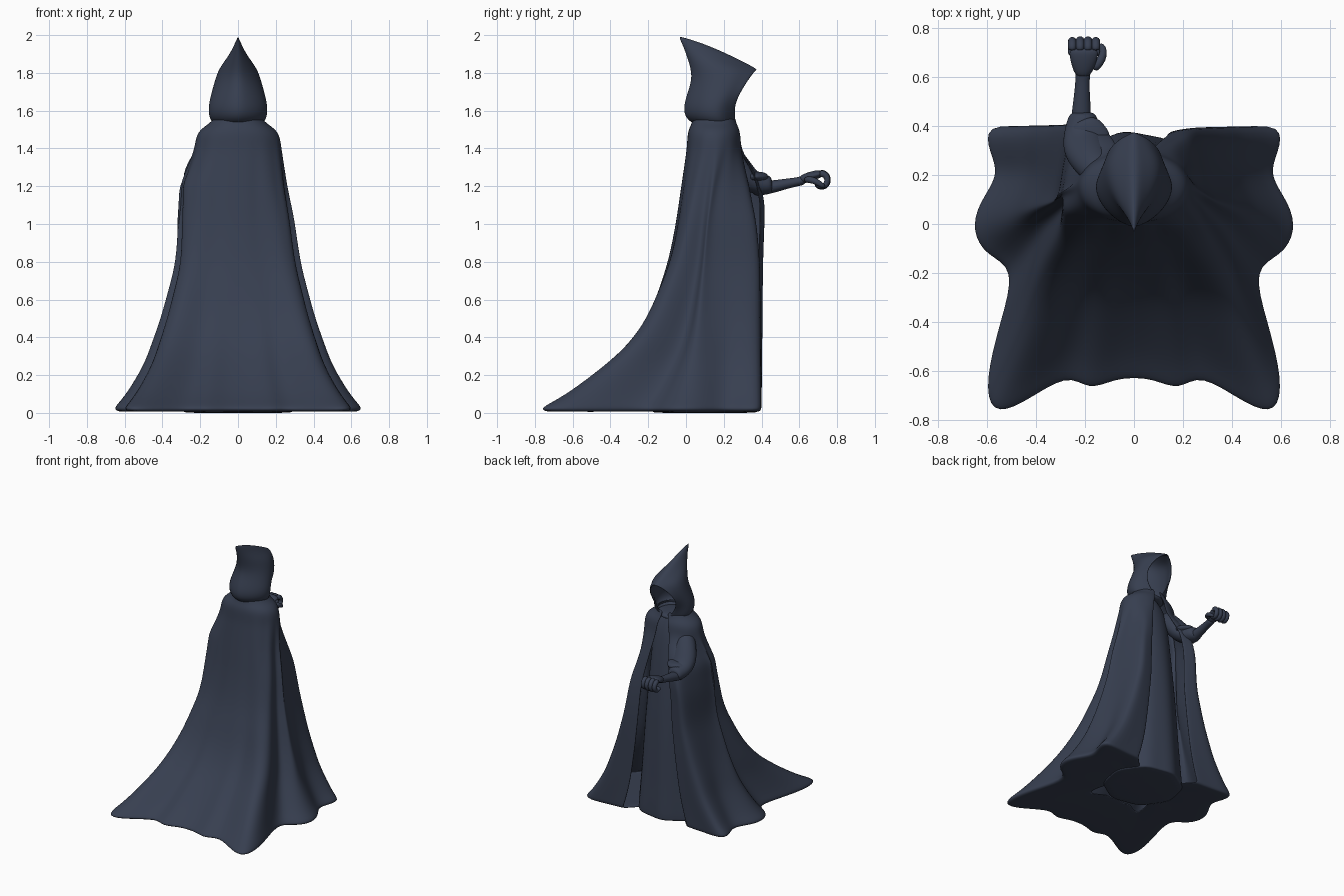
import bpy, math
from mathutils import Vector

cube = bpy.data.objects.get("Cube")
if cube:
    bpy.data.objects.remove(cube)

cloth = bpy.data.materials.new("dark slate cloth")
cloth.use_nodes = True
color = (0.038, 0.049, 0.08, 1)
cloth.diffuse_color = color
cloth.node_tree.nodes["Principled BSDF"].inputs["Base Color"].default_value = color


def interp(keys, t):
    """Piecewise linear lookup in a list of rising (t, value) pairs."""
    if t <= keys[0][0]:
        return keys[0][1]
    for (a, va), (b, vb) in zip(keys, keys[1:]):
        if t <= b:
            return va + (vb - va) * (t - a) / (b - a)
    return keys[-1][1]


def finish(obj, levels=2, thick=0, mirror=False):
    obj.data.materials.append(cloth)
    if mirror:
        mod = obj.modifiers.new("mirror", "MIRROR")
        mod.use_clip = True
        mod.merge_threshold = 0.002
    if thick:
        mod = obj.modifiers.new("thickness", "SOLIDIFY")
        mod.thickness = thick
        mod.offset = 0
    if levels:
        mod = obj.modifiers.new("smooth", "SUBSURF")
        mod.levels = mod.render_levels = levels
    obj.data.shade_smooth()
    return obj


def loft(name, rows, closed=False, caps=False, **kw):
    n = len(rows[0])
    verts = [p for row in rows for p in row]
    faces = []
    for r in range(len(rows) - 1):
        for c in range(n if closed else n - 1):
            d = (c + 1) % n
            faces.append((r * n + c, r * n + d, (r + 1) * n + d, (r + 1) * n + c))
    if caps:
        faces.append(tuple(reversed(range(n))))
        faces.append(tuple(range(len(verts) - n, len(verts))))
    mesh = bpy.data.meshes.new(name)
    mesh.from_pydata(verts, [], faces)
    obj = bpy.data.objects.new(name, mesh)
    bpy.context.collection.objects.link(obj)
    return finish(obj, **kw)


def tube(name, stations, sides=12, **kw):
    """Loft of ellipses along a path of (point, side radius, up radius)."""
    rows = []
    for i, (p, ra, rb) in enumerate(stations):
        a = Vector(stations[max(i - 1, 0)][0])
        b = Vector(stations[min(i + 1, len(stations) - 1)][0])
        t = (b - a).normalized()
        side = Vector((1, 0, 0))
        side = (side - t * side.dot(t)).normalized()
        up = side.cross(t)
        rows.append([Vector(p) + side * ra * math.cos(k * math.tau / sides)
                     + up * rb * math.sin(k * math.tau / sides) for k in range(sides)])
    return loft(name, rows, closed=True, caps=True, **kw)


# Cloak: a rounded shoulder outline spreading into a wavy trailing hem
hem = [(.27, .38), (.42, .385), (.62, .41), (.59, .29), (.55, .2), (.64, .08), (.665, -.03),
       (.61, -.13), (.48, -.18), (.55, -.42), (.61, -.65), (.59, -.79), (.47, -.75),
       (.27, -.61), (.19, -.69), (.08, -.64), (0, -.635)]
spread_side = [(.02, 1), (.1, .84), (.25, .63), (.5, .42), (.8, .23), (1, .17), (1.2, .07), (1.4, 0)]
spread_back = [(.02, 1), (.1, .82), (.25, .58), (.36, .43), (.5, .31), (.8, .15), (1, .09), (1.2, .045), (1.4, 0)]
spread_front = [(.02, 1), (.8, .93), (1, .8), (1.2, .45), (1.4, 0)]
spread_raised = [(.02, 1), (.8, 1.05), (1.15, 1.15), (1.27, .75), (1.4, 0)]
shoulder = [(1.4, 1), (1.47, .96), (1.505, .82), (1.53, .64), (1.57, .5)]
fold_depth = [(.1, 0), (.5, .012), (1.2, .009), (1.47, 0)]
elbow_bulge = [(.8, 0), (1.1, .035), (1.2, .055), (1.26, .035), (1.38, 0)]


def cloak_point(side, i, z):
    hx, hy = hem[i]
    start = interp([(1, 66), (1.5, 82)], z)
    ang = math.radians(start - (start + 90) * i / last)
    tx = .225 * math.copysign(abs(math.cos(ang)) ** .85, math.cos(ang))
    ty = .15 + .14 * math.sin(ang)
    front = interp([(-.15, 0), (.3, 1)], hy)
    fwd = interp(spread_raised if side < 0 else spread_front, z)
    fx = interp(spread_side, z)
    fy = interp(spread_back, z) * (1 - front) + fwd * front
    k = interp(shoulder, z)
    x = (tx + (hx - tx) * fx) * k
    y = .15 + (ty + (hy - ty) * fy - .15) * (.5 + k / 2)
    # soft vertical folds, and the raised arm lifting one side
    if 0 < i < last:
        fold = math.sin(i * 2.1) * interp(fold_depth, z)
        x += fold * math.cos(ang)
        y += fold * math.sin(ang)
    if side < 0:
        x += interp(elbow_bulge, z) * max(0, math.cos(ang))
    return (side * x, y, z)


def both_sides(point, z):
    right = [point(-1, i, z) for i in range(last + 1)]
    return right + [point(1, i, z) for i in range(last - 1, -1, -1)]


def underside_point(reach):
    """Hem turned under and drawn in towards the gown."""
    def point(side, i, z):
        x, y, _ = cloak_point(side, i, .02)
        return (x * reach, .1 + (y - .1) * reach, z)
    return point


last = len(hem) - 1
heights = [1.57, 1.53, 1.505, 1.47, 1.4, 1.33, 1.26, 1.2, 1.1, 1, .8, .65, .5, .36, .25, .1, .045, .022]
rows = [both_sides(cloak_point, z) for z in heights]
rows += [both_sides(underside_point(reach), .012) for reach in (.97, .9, .35)]
loft("cloak", rows, thick=.012)

# Gown: a long column with shallow pleats
gown_profile = [(0, .28, .27), (.003, .284, .274), (.02, .285, .275), (.3, .25, .245), (.7, .215, .21),
                (1.05, .175, .165), (1.3, .16, .13), (1.44, .14, .1), (1.5, .08, .07), (1.53, .06, .06)]
sides = 40
rows = []
for z, rx, ry in gown_profile:
    pleat = .025 * max(0, 1 - z / 1.2)
    row = []
    for k in range(sides):
        a = k * math.tau / sides
        s = 1 + pleat * math.sin(8 * a)
        row.append((rx * s * math.cos(a), .1 + .05 * min(z, 1) + ry * s * math.sin(a), z))
    rows.append(row)
loft("gown", rows, closed=True, caps=True, levels=1)

# Hood: half rows from the back seam round to the face opening, mirrored
# (back y, back z, width, front x, front y, front z)
hood_keys = [(.04, 1.535, .118, .025, .258, 1.525), (-.005, 1.565, .15, .045, .262, 1.55),
             (-.015, 1.62, .155, .09, .255, 1.62), (.01, 1.7, .135, .11, .285, 1.69),
             (.035, 1.78, .116, .085, .325, 1.755), (.01, 1.87, .095, .045, .355, 1.795),
             (-.02, 1.95, .042, .015, .37, 1.812), (-.055, 2.02, 0, 0, .378, 1.815)]
rows = []
for by, bz, w, fx, fy, fz in hood_keys:
    row = []
    for u, wx in [(0, 0), (.07, .32), (.22, .68), (.45, .97), (.7, 1.02), (.88, .92), (1, None)]:
        x = fx if wx is None else w * wx
        if wx and u > .8:
            x = (x + fx) / 2
        sag = .02 * math.sin(u * math.pi) * (w == 0)
        row.append((x, by + (fy - by) * u, bz + (fz - bz) * u + sag))
    rows.append(row)
loft("hood", rows, mirror=True, thick=.012)

# Collar gathered under the hood
tube("collar", [((0, .15, 1.5), .13, .115), ((0, .15, 1.535), .125, .108), ((0, .15, 1.545), .09, .08)],
     sides=20, levels=1)

# Raised arm: draped sleeve, turned-back cuff, forearm and hand
tube("sleeve", [((-.12, .18, 1.43), .06, .06), ((-.16, .24, 1.35), .085, .07),
                ((-.195, .3, 1.26), .1, .075), ((-.21, .36, 1.215), .085, .062),
                ((-.21, .43, 1.205), .065, .055), ((-.21, .46, 1.21), .048, .042)])
tube("cuff_fold", [((-.17, .31, 1.25), .1, .03), ((-.19, .38, 1.25), .08, .03),
                   ((-.21, .43, 1.25), .05, .022)])
tube("forearm", [((-.22, .34, 1.18), .045, .042), ((-.215, .45, 1.195), .042, .036),
                 ((-.212, .54, 1.215), .032, .027), ((-.21, .6, 1.225), .029, .024),
                 ((-.207, .63, 1.235), .036, .026)])
tube("palm", [((-.21, .6, 1.23), .028, .022), ((-.208, .64, 1.245), .048, .027),
              ((-.205, .69, 1.262), .062, .024), ((-.205, .72, 1.267), .06, .02)])

# Fingers curl into a ring
for n in range(4):
    x = -.252 + n * .032
    r = .04 - .003 * abs(n - 1.5)
    path = []
    for j in range(9):
        a = math.radians(110 - j * 33)
        path.append(((x, .718 + r * math.cos(a) * .9, 1.232 + r * math.sin(a)), .019, .021 - .0008 * j))
    tube(f"finger_{n + 1}", path, sides=8, levels=1)
tube("thumb", [((-.17, .63, 1.235), .022, .02), ((-.14, .66, 1.235), .021, .02),
               ((-.125, .69, 1.225), .018, .018), ((-.125, .72, 1.205), .015, .015),
               ((-.14, .735, 1.195), .01, .01)], sides=8, levels=1)
